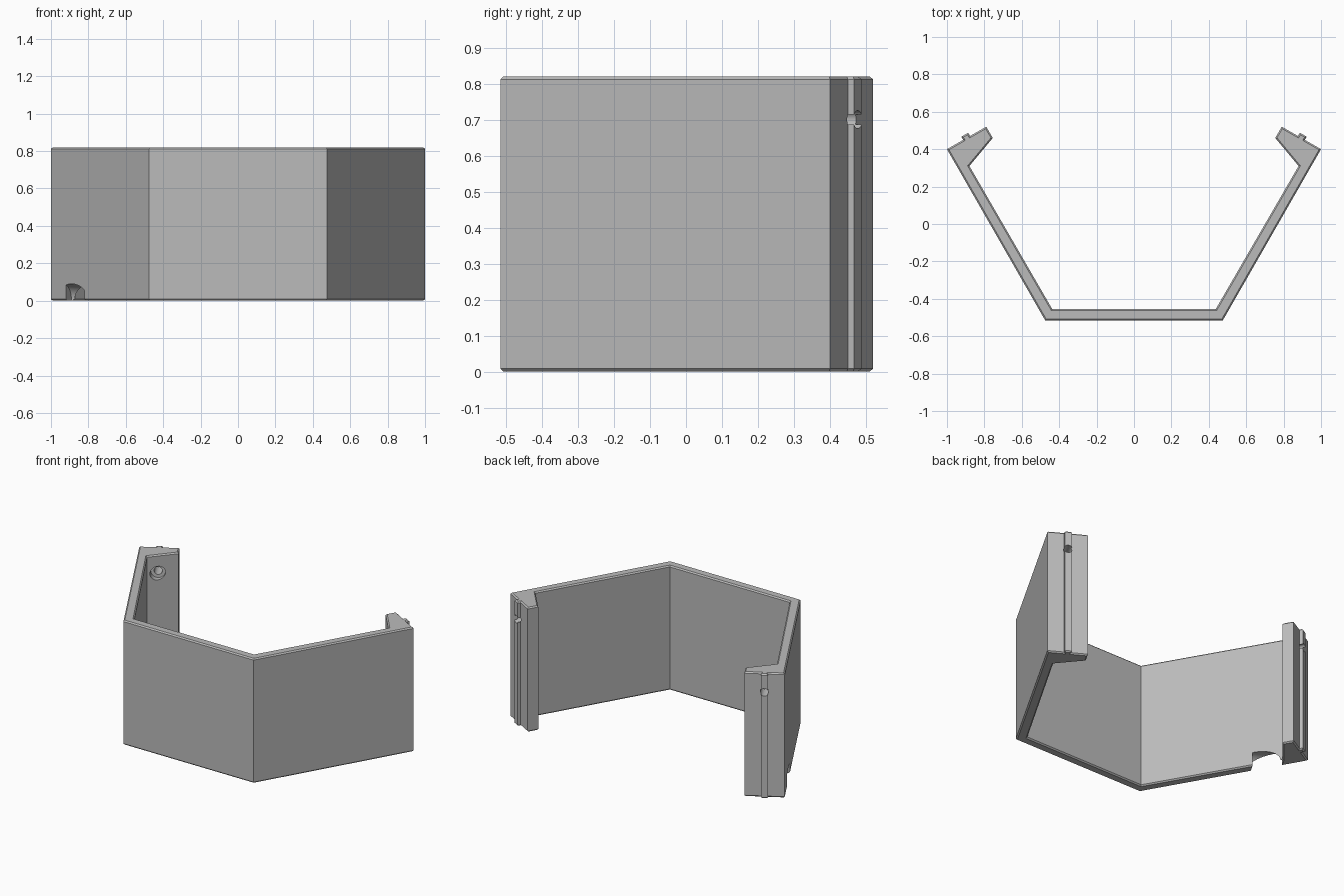
import bpy, bmesh, math
from mathutils import Vector

HEIGHT = 0.82
HOLE_Z = 0.70

cube = bpy.data.objects.get("Cube")
if cube:
    bpy.data.objects.remove(cube, do_unlink=True)

grey = bpy.data.materials.new("plain grey")
grey.use_nodes = True
colour = (0.5, 0.5, 0.5, 1)
grey.diffuse_color = colour
grey.node_tree.nodes["Principled BSDF"].inputs["Base Color"].default_value = colour

# End face of the left post, with a narrow ridge along its middle
outer, tip = Vector((1.0, 0.40)), Vector((0.79, 0.52))
along = (tip - outer).normalized()
normal = Vector((-along.y, along.x))
if normal.y < 0:
    normal = -normal
middle = (outer + tip) / 2
half, rise = 0.021, 0.02
ridge = [middle - along * half, middle - along * half + normal * rise,
         middle + along * half + normal * rise, middle + along * half]

# Half outline from the front corner round the post to the inner corner
half_outline = [Vector((0.475, -0.515)), outer, *ridge, tip,
                Vector((0.755, 0.46)), Vector((0.88, 0.31)), Vector((0.437, -0.455))]
outline = half_outline + [Vector((-p.x, p.y)) for p in reversed(half_outline)]

# Extruded shell with chamfered top and bottom rims
bm = bmesh.new()
base = bm.faces.new([bm.verts.new((p.x, p.y, 0)) for p in outline])
top = bmesh.ops.extrude_face_region(bm, geom=[base])["geom"]
bmesh.ops.translate(bm, vec=(0, 0, HEIGHT), verts=[g for g in top if isinstance(g, bmesh.types.BMVert)])
bmesh.ops.recalc_face_normals(bm, faces=bm.faces)
rims = [e for e in bm.edges if abs(e.verts[0].co.z - e.verts[1].co.z) < 0.01]
bmesh.ops.bevel(bm, geom=rims, offset=0.008, segments=1, affect='EDGES')
mesh = bpy.data.meshes.new("shell")
bm.to_mesh(mesh)
bm.free()
mesh.materials.append(grey)
shell = bpy.data.objects.new("shell", mesh)
bpy.context.collection.objects.link(shell)


def cut(name, start, direction, radius, length):
    """Bore a round hole into the shell from start along direction."""
    direction = Vector(direction).normalized()
    bpy.ops.mesh.primitive_cylinder_add(
        vertices=32, radius=radius, depth=length,
        location=Vector(start) + direction * length / 2,
        rotation=direction.to_track_quat('Z', 'Y').to_euler())
    cutter = bpy.context.object
    cutter.name = name
    cutter.hide_render = True
    cutter.data.materials.append(grey)
    mod = shell.modifiers.new(name, 'BOOLEAN')
    mod.operation, mod.solver, mod.object = 'DIFFERENCE', 'EXACT', cutter
    bpy.context.view_layer.objects.active = shell
    bpy.ops.object.modifier_apply(modifier=name)
    bpy.data.objects.remove(cutter, do_unlink=True)


# Screw hole and inner counterbore through each post
for side in (1, -1):
    inward = Vector((-normal.x * side, -normal.y, 0))
    face = Vector((middle.x * side, middle.y, HOLE_Z))
    cut("screw_hole", face - inward * 0.1, inward, 0.025, 0.3)
    cut("counterbore", face + inward * 0.08, inward, 0.045, 0.15)

# Arched cable notch at the foot of the right wall
wall_in = Vector((0.868, -0.497, 0))
cut("cable_notch", Vector((-0.89, 0.208, 0.003)) - wall_in * 0.05, wall_in, 0.087, 0.17)

bpy.ops.object.select_all(action='DESELECT')
shell.select_set(True)
bpy.context.view_layer.objects.active = shell
bpy.ops.object.shade_smooth_by_angle(angle=math.radians(25))
